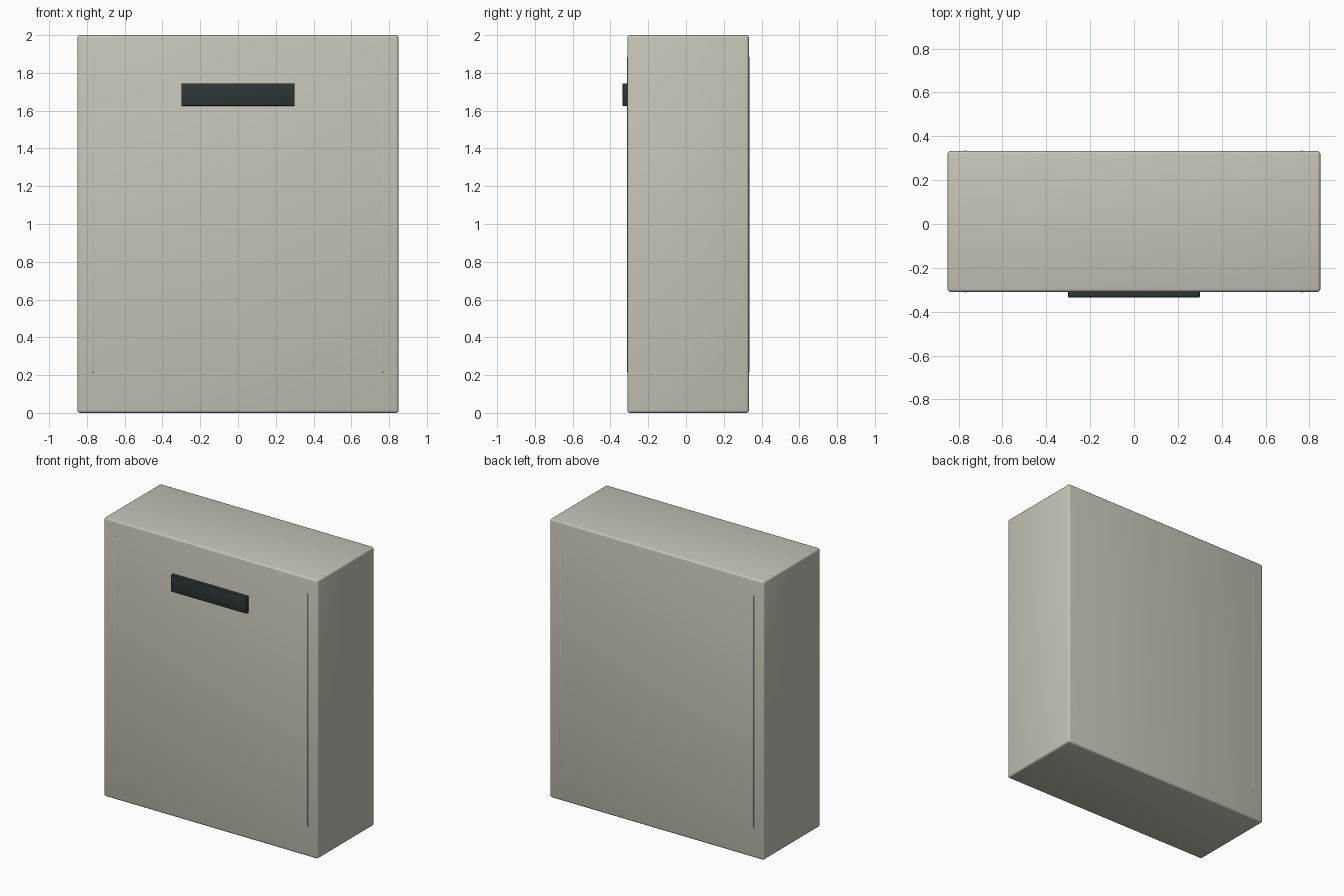
import bpy

default = bpy.data.objects.get("Cube")
if default:
    bpy.data.objects.remove(default, do_unlink=True)


def material(name, rgb):
    mat = bpy.data.materials.new(name)
    mat.use_nodes = True
    mat.diffuse_color = (*rgb, 1)
    mat.node_tree.nodes["Principled BSDF"].inputs["Base Color"].default_value = (*rgb, 1)
    return mat


def box(name, centre, size, mat, bevel=0, segments=3):
    bpy.ops.mesh.primitive_cube_add(size=1, location=centre)
    obj = bpy.context.object
    obj.name = name
    obj.scale = size
    bpy.ops.object.transform_apply(location=False, rotation=False, scale=True)
    obj.data.materials.append(mat)
    if bevel:
        mod = obj.modifiers.new("rounded_edges", "BEVEL")
        mod.width = bevel
        mod.segments = segments
        bpy.ops.object.modifier_apply(modifier=mod.name)
        bpy.ops.object.shade_smooth_by_angle()
    return obj


shell = material("warm grey shell", (0.57, 0.55, 0.47))
dark = material("dark slate", (0.026, 0.036, 0.036))

# Cabinet with softly rounded edges
front, back = -0.31, 0.333
middle = (front + back) / 2
box("cabinet", (0, middle, 1), (1.7, back - front, 2), shell, 0.014)

# Display panel on the front
box("display_panel", (0, front - 0.01, 1.685), (0.6, 0.03, 0.12), dark, 0.004, 2)

# Slim vertical trim strips near the side edges, front and back
for side, x in (("right", -0.767), ("left", 0.767)):
    for face, y in (("front", front), ("back", back)):
        box(f"{face}_{side}_trim", (x, y, 1.05), (0.009, 0.004, 1.67), shell, 0.0018, 2)
